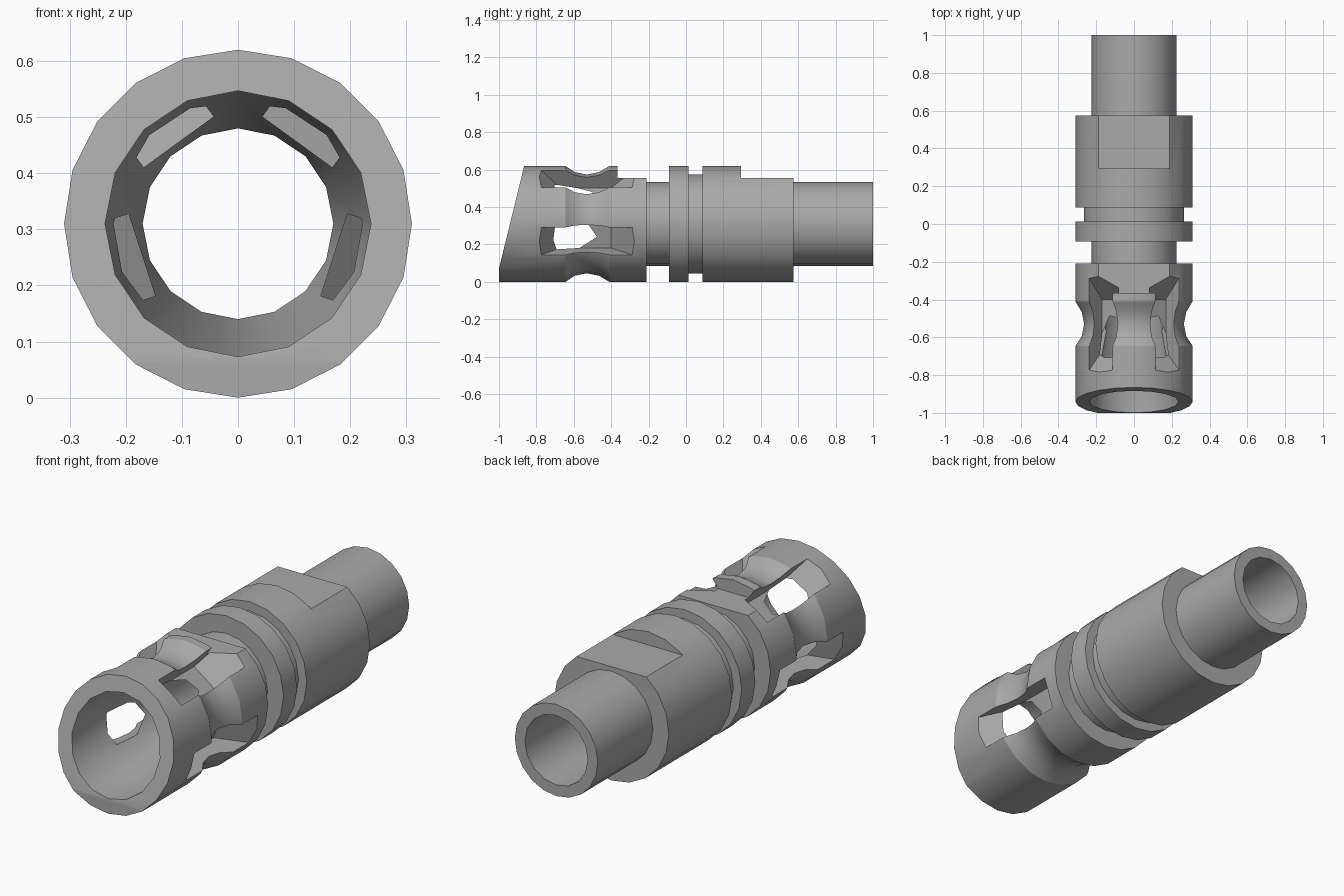
import bpy
import bmesh
from math import cos, sin, pi, radians
from mathutils import Matrix

AXIS_Z = 0.31

cube = bpy.data.objects.get("Cube")
if cube:
    bpy.data.objects.remove(cube)

metal = bpy.data.materials.new("grey_metal")
metal.use_nodes = True
GREY = (0.4, 0.4, 0.4, 1)
metal.diffuse_color = GREY
metal.node_tree.nodes["Principled BSDF"].inputs["Base Color"].default_value = GREY


def finish(name, bm):
    bmesh.ops.recalc_face_normals(bm, faces=bm.faces)
    mesh = bpy.data.meshes.new(name)
    bm.to_mesh(mesh)
    bm.free()
    mesh.materials.append(metal)
    obj = bpy.data.objects.new(name, mesh)
    bpy.context.collection.objects.link(obj)
    return obj


def lathe(name, profile, sides):
    """Solid of revolution about the long axis from (y, radius) points."""
    bm = bmesh.new()
    rings = []
    for y, r in profile:
        angles = [2 * pi * i / sides for i in range(sides)]
        rings.append([bm.verts.new((r * sin(a), y, AXIS_Z + r * cos(a))) for a in angles])
    for a, b in zip(rings, rings[1:]):
        for i in range(sides):
            j = (i + 1) % sides
            bm.faces.new((a[i], a[j], b[j], b[i]))
    bm.faces.new(rings[0])
    bm.faces.new(rings[-1])
    return finish(name, bm)


def prism(name, outline, half_width, angle=0):
    """Outline of (y, height above axis), widened sideways, turned about the axis."""
    bm = bmesh.new()
    ends = [[bm.verts.new((x, y, z)) for y, z in outline] for x in (-half_width, half_width)]
    for i in range(len(outline)):
        j = (i + 1) % len(outline)
        bm.faces.new((ends[0][i], ends[0][j], ends[1][j], ends[1][i]))
    for end in ends:
        bm.faces.new(end)
    turn = Matrix.Rotation(radians(angle), 4, 'Y')
    bm.transform(Matrix.Translation((0, 0, AXIS_Z)) @ turn)
    return finish(name, bm)


def cut(obj, cutter):
    cutter.hide_render = True
    bpy.ops.object.select_all(action='DESELECT')
    bpy.context.view_layer.objects.active = obj
    obj.select_set(True)
    mod = obj.modifiers.new("cut", 'BOOLEAN')
    mod.operation = 'DIFFERENCE'
    mod.solver = 'EXACT'
    mod.object = cutter
    bpy.ops.object.modifier_apply(modifier=mod.name)
    bpy.data.objects.remove(cutter)


def flat(y0, y1):
    return prism("flat_cutter", [(y0, 0.245), (y1, 0.245), (y1, 0.5), (y0, 0.5)], 0.4)


def bore():
    return lathe("bore_cutter", [(-1.1, 0.237), (-0.78, 0.237), (-0.42, 0.17), (1.1, 0.17)], 16)


# Front sleeve with a scalloped waist
sleeve = lathe("front_sleeve", [
    (-1, 0.31), (-0.645, 0.31), (-0.595, 0.277), (-0.53, 0.264),
    (-0.465, 0.277), (-0.41, 0.31), (-0.21, 0.31)], 20)
cut(sleeve, bore())

# Slanted mouth and flat behind the waist
cut(sleeve, prism("mouth_cutter", [
    (-1.005, -0.26), (-0.853, 0.36), (-1.2, 0.36), (-1.2, -0.26)], 0.4))
cut(sleeve, flat(-0.365, -0.1))

# Four side windows with sloping ends
for angle in (36, -36, 108, -108):
    cut(sleeve, prism("window_cutter", [
        (-0.862, 0.4), (-0.672, 0.18), (-0.4, 0.18), (-0.19, 0.4)], 0.077, angle))

# Rear body: neck, ring, groove, main collar and barrel
body = lathe("rear_body", [
    (-0.215, 0.224), (-0.092, 0.224), (-0.092, 0.31), (0.013, 0.31),
    (0.013, 0.265), (0.088, 0.265), (0.088, 0.31), (0.575, 0.31),
    (0.575, 0.224), (1, 0.224)], 20)
cut(body, bore())
cut(body, flat(0.295, 0.7))

# Smooth shading with crisp edges
for obj in (sleeve, body):
    bpy.ops.object.select_all(action='DESELECT')
    bpy.context.view_layer.objects.active = obj
    obj.select_set(True)
    bpy.ops.object.shade_smooth_by_angle(angle=radians(25))
